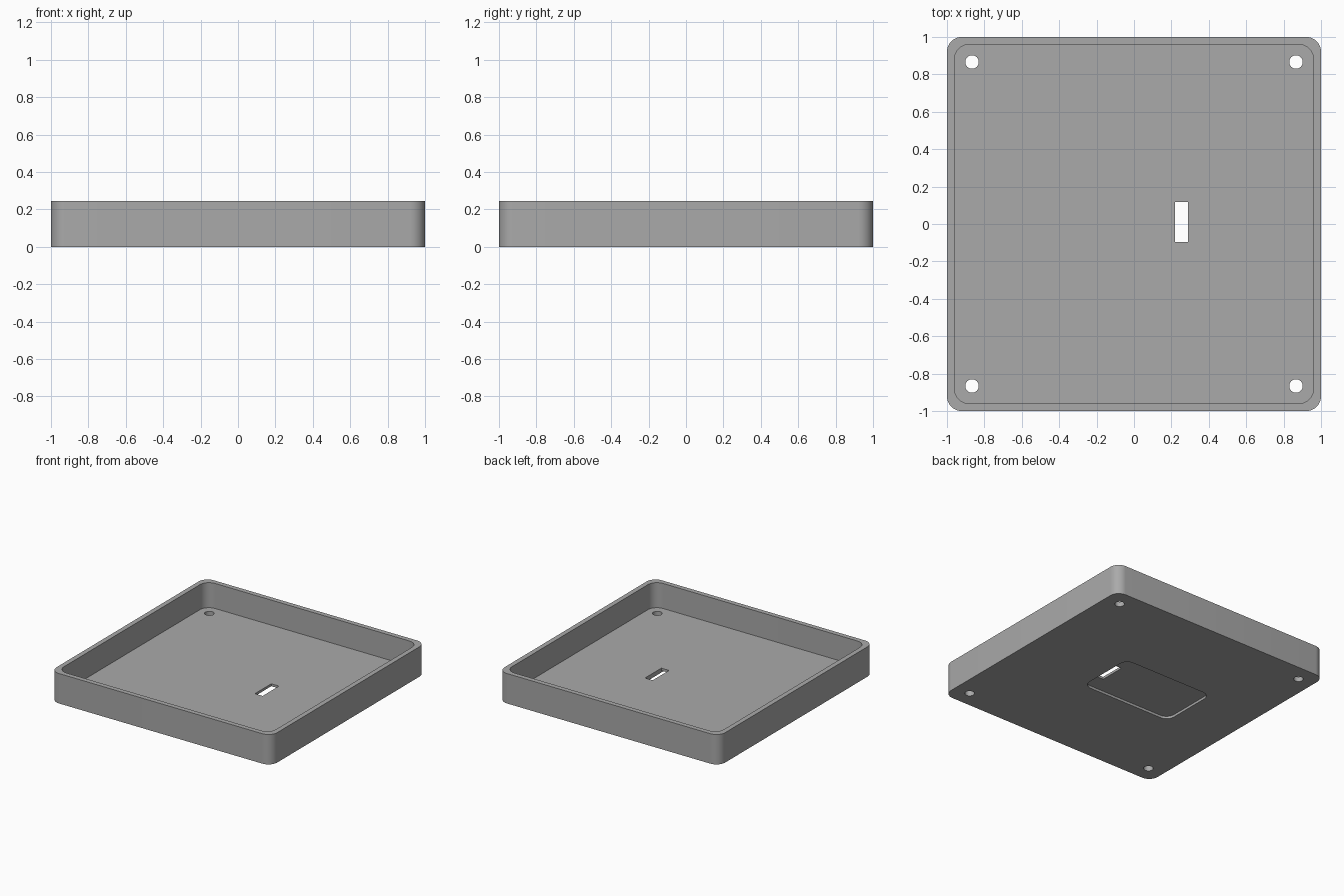
import bpy
import bmesh
from math import cos, sin, radians

if "Cube" in bpy.data.objects:
    bpy.data.objects.remove(bpy.data.objects["Cube"])

HEIGHT, FLOOR, WALL = 0.245, 0.04, 0.04

grey = bpy.data.materials.new("plain_grey")
grey.use_nodes = True
colour = (0.4, 0.4, 0.4, 1)
grey.diffuse_color = colour
grey.node_tree.nodes["Principled BSDF"].inputs["Base Color"].default_value = colour


def rounded_block(name, x0, x1, y0, y1, z0, z1, radius=0.0, steps=10):
    """Upright block whose vertical corners are rounded."""
    corners = [(x1, y1, -1, -1), (x0, y1, 1, -1), (x0, y0, 1, 1), (x1, y0, -1, 1)]
    bm = bmesh.new()
    ring = []
    for i, (x, y, sx, sy) in enumerate(corners):
        for k in range(steps + 1 if radius else 1):
            a = radians(90 * i + 90 * k / steps)
            ring.append(bm.verts.new((x + radius * (sx + cos(a)),
                                      y + radius * (sy + sin(a)), z0)))
    base = bm.faces.new(ring)
    top = bmesh.ops.extrude_face_region(bm, geom=[base])["geom"]
    bmesh.ops.translate(bm, vec=(0, 0, z1 - z0),
                        verts=[v for v in top if isinstance(v, bmesh.types.BMVert)])
    bmesh.ops.recalc_face_normals(bm, faces=bm.faces)
    mesh = bpy.data.meshes.new(name)
    bm.to_mesh(mesh)
    bm.free()
    obj = bpy.data.objects.new(name, mesh)
    bpy.context.collection.objects.link(obj)
    mesh.materials.append(grey)
    return obj


# Tray body, then the shapes cut out of it
tray = rounded_block("tray", -1, 1, -1, 1, 0, HEIGHT, 0.08)
cutters = [
    rounded_block("tray_cavity", -1 + WALL, 1 - WALL, -1 + WALL, 1 - WALL,
                  FLOOR, HEIGHT + 0.1, 0.08),
    rounded_block("underside_recess", -0.52, 0.295, -0.23, 0.26, -0.1, 0.02, 0.07),
    rounded_block("cable_slot", 0.22, 0.29, -0.095, 0.117, -0.05, 0.1),
]

# Screw holes in the four corners
for sx in (-1, 1):
    for sy in (-1, 1):
        x, y, r = 0.866 * sx, 0.866 * sy, 0.036
        cutters.append(rounded_block("screw_hole", x - r, x + r, y - r, y + r,
                                     -0.05, 0.1, r * 0.999, 8))

bpy.ops.object.select_all(action="DESELECT")
bpy.context.view_layer.objects.active = tray
tray.select_set(True)
for cutter in cutters:
    cutter.hide_render = True
    cut = tray.modifiers.new(cutter.name, "BOOLEAN")
    cut.operation = "DIFFERENCE"
    cut.solver = "EXACT"
    cut.object = cutter
    bpy.ops.object.modifier_apply(modifier=cut.name)
    bpy.data.objects.remove(cutter)

bpy.ops.object.shade_smooth_by_angle(angle=radians(30))
